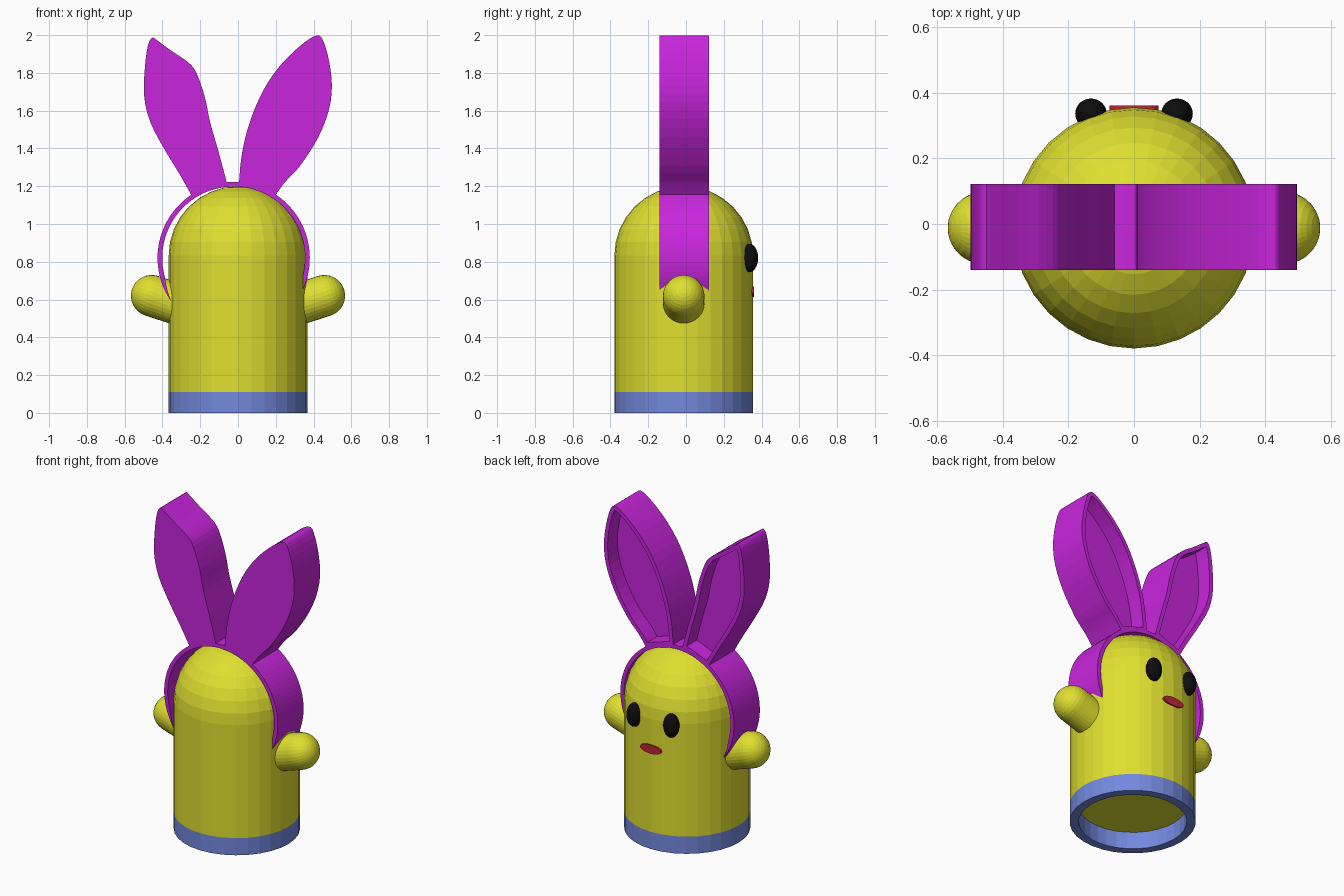
import bpy, bmesh, math
from mathutils import Vector, Matrix

if "Cube" in bpy.data.objects:
    bpy.data.objects.remove(bpy.data.objects["Cube"])

YC = -0.012            # shared depth centre of body, arms and band
R = 0.367              # body radius
Y0, Y1 = -0.14, 0.122  # front and back of the band and ears


def material(name, rgb):
    m = bpy.data.materials.new(name)
    m.diffuse_color = (*rgb, 1)
    m.use_nodes = True
    m.node_tree.nodes["Principled BSDF"].inputs["Base Color"].default_value = m.diffuse_color
    return m


YELLOW = material("yellow", (0.74, 0.74, 0.03))
PURPLE = material("purple", (0.58, 0.019, 0.72))
BLUE = material("blue", (0.17, 0.25, 0.73))
BLACK = material("black", (0.004, 0.004, 0.004))
RED = material("red", (0.5, 0.02, 0.035))


def finish(name, bm, mat, matrix=None):
    if matrix:
        bm.transform(matrix)
    bmesh.ops.recalc_face_normals(bm, faces=bm.faces[:])
    me = bpy.data.meshes.new(name)
    bm.to_mesh(me)
    bm.free()
    me.materials.append(mat)
    ob = bpy.data.objects.new(name, me)
    bpy.context.collection.objects.link(ob)
    return ob


def lathe(name, profile, mat, matrix, closed=False, sides=32):
    """Spin (radius, height) points around z."""
    bm = bmesh.new()
    vs = [bm.verts.new((r, 0, z)) for r, z in profile]
    pairs = list(zip(vs, vs[1:])) + ([(vs[-1], vs[0])] if closed else [])
    geom = vs + [bm.edges.new(p) for p in pairs]
    bmesh.ops.spin(bm, geom=geom, cent=(0, 0, 0), axis=(0, 0, 1),
                   angle=math.tau, steps=sides, use_duplicate=False)
    bmesh.ops.remove_doubles(bm, verts=bm.verts[:], dist=1e-4)
    return finish(name, bm, mat, matrix)


def dome(r, z, rings=8):
    return [(r * math.cos(i * math.pi / 2 / rings), z + r * math.sin(i * math.pi / 2 / rings))
            for i in range(rings)] + [(0, z + r)]


# Body and base ring
centre = Matrix.Translation((0, YC, 0))
lathe("body", [(0, 0.11), (R, 0.11)] + dome(R, 0.833), YELLOW, centre)
lathe("base_ring", [(0.314, 0), (R, 0), (R, 0.11), (0.314, 0.11)], BLUE, centre, closed=True)

# Arms and eyes
for side, s in (("right", 1), ("left", -1)):
    tilt = Matrix.Rotation(s * math.radians(72), 4, 'Y')
    lathe(side + "_arm", [(0, -0.27), (0.11, -0.27)] + dome(0.11, 0), YELLOW,
          Matrix.Translation((s * 0.457, YC, 0.62)) @ tilt)
    bm = bmesh.new()
    bmesh.ops.create_uvsphere(bm, u_segments=32, v_segments=16, radius=1)
    finish(side + "_eye", bm, BLACK,
           Matrix.Translation((s * 0.131, 0.336, 0.82)) @ Matrix.Diagonal((0.048, 0.046, 0.075, 1)))

# Mouth
bm = bmesh.new()
bmesh.ops.create_cone(bm, cap_ends=True, segments=32, radius1=1, radius2=1, depth=1)
finish("mouth", bm, RED, Matrix.Translation((0, 0.34, 0.642))
       @ Matrix.Diagonal((0.074, 0.042, 0.028, 1)) @ Matrix.Rotation(math.pi / 2, 4, 'X'))


def loop(bm, pts, y):
    return [bm.verts.new((x, y, z)) for x, z in pts]


def walls(bm, a, b):
    n = len(a)
    for i in range(n):
        j = (i + 1) % n
        bm.faces.new((a[i], a[j], b[j], b[i]))


# Headband: an arc with tapered tips
N = 64
outer, inner = [], []
for i in range(N + 1):
    a = math.radians(-34 + 248 * i / N)
    t = 0.025 * min(1, 0.1 + min(i, N - i) / 5)
    for r, pts in ((0.403, outer), (0.403 - t, inner)):
        pts.append((-0.023 + r * math.cos(a), 0.82 + r * math.sin(a)))
bm = bmesh.new()
o0, o1, i0, i1 = loop(bm, outer, Y0), loop(bm, outer, Y1), loop(bm, inner, Y0), loop(bm, inner, Y1)
for k in range(N):
    walls(bm, [o0[k], o1[k], i1[k], i0[k]], [o0[k + 1], o1[k + 1], i1[k + 1], i0[k + 1]])
for k in (0, N):
    bm.faces.new((o0[k], o1[k], i1[k], i0[k]))
finish("headband", bm, PURPLE)


def smooth(pts, steps=3):
    """Catmull-Rom curve through the points."""
    p = [Vector(q) for q in pts]
    p = [2 * p[0] - p[1]] + p + [2 * p[-1] - p[-2]]
    out = []
    for a, b, c, d in zip(p, p[1:], p[2:], p[3:]):
        for k in range(steps):
            t = k / steps
            out.append(0.5 * (2 * b + (c - a) * t + (2 * a - 5 * b + 4 * c - d) * t * t
                              + (3 * b - a - 3 * c + d) * t ** 3))
    return out + [p[-2]]


def seg_dist(q, a, b):
    t = max(0, min(1, (q - a).dot(b - a) / (b - a).length_squared))
    return (q - a - (b - a) * t).length


def inset(pts, d):
    """Offset a loop inward, dropping points that would overlap."""
    n = len(pts)
    area = sum(pts[i - 1].x * pts[i].y - pts[i].x * pts[i - 1].y for i in range(n))
    s = 1 if area > 0 else -1
    out = []
    for i in range(n):
        u = (pts[i] - pts[i - 1]).normalized()
        v = (pts[(i + 1) % n] - pts[i]).normalized()
        nu, nv = Vector((-u.y, u.x)) * s, Vector((-v.y, v.x)) * s
        m = (nu + nv).normalized()
        q = pts[i] + m * d / max(0.35, m.dot(nu))
        if min(seg_dist(q, pts[k - 1], pts[k]) for k in range(n)) > d * 0.97:
            out.append(q)
    return out


# Ears: solid front, pocket open to the back
EARS = {
    "left_ear": [(-0.06, 1.222), (-0.105, 1.39), (-0.148, 1.54), (-0.175, 1.67), (-0.22, 1.80),
                 (-0.265, 1.857), (-0.35, 1.915), (-0.43, 1.974), (-0.455, 1.985), (-0.476, 1.947),
                 (-0.492, 1.84), (-0.497, 1.68), (-0.465, 1.54), (-0.386, 1.39), (-0.307, 1.26),
                 (-0.245, 1.15)],
    "right_ear": [(0.005, 1.215), (0.016, 1.339), (0.042, 1.471), (0.09, 1.614), (0.159, 1.751),
                  (0.249, 1.868), (0.354, 1.963), (0.418, 1.998), (0.45, 1.973), (0.481, 1.868),
                  (0.497, 1.735), (0.481, 1.603), (0.423, 1.455), (0.328, 1.307), (0.249, 1.222),
                  (0.2, 1.155)],
}
for name, pts in EARS.items():
    outline = smooth(pts)
    pocket = inset(outline, 0.026)
    bm = bmesh.new()
    front, back = loop(bm, outline, Y0), loop(bm, outline, Y1)
    rim, floor = loop(bm, pocket, Y1), loop(bm, pocket, Y1 - 0.1)
    walls(bm, front, back)
    walls(bm, rim, floor)
    bm.faces.new(front)
    bm.faces.new(floor)
    edges = [bm.edges.get((l[i - 1], l[i])) for l in (back, rim) for i in range(len(l))]
    bmesh.ops.triangle_fill(bm, use_beauty=True, use_dissolve=False, edges=edges, normal=(0, 1, 0))
    finish(name, bm, PURPLE)
